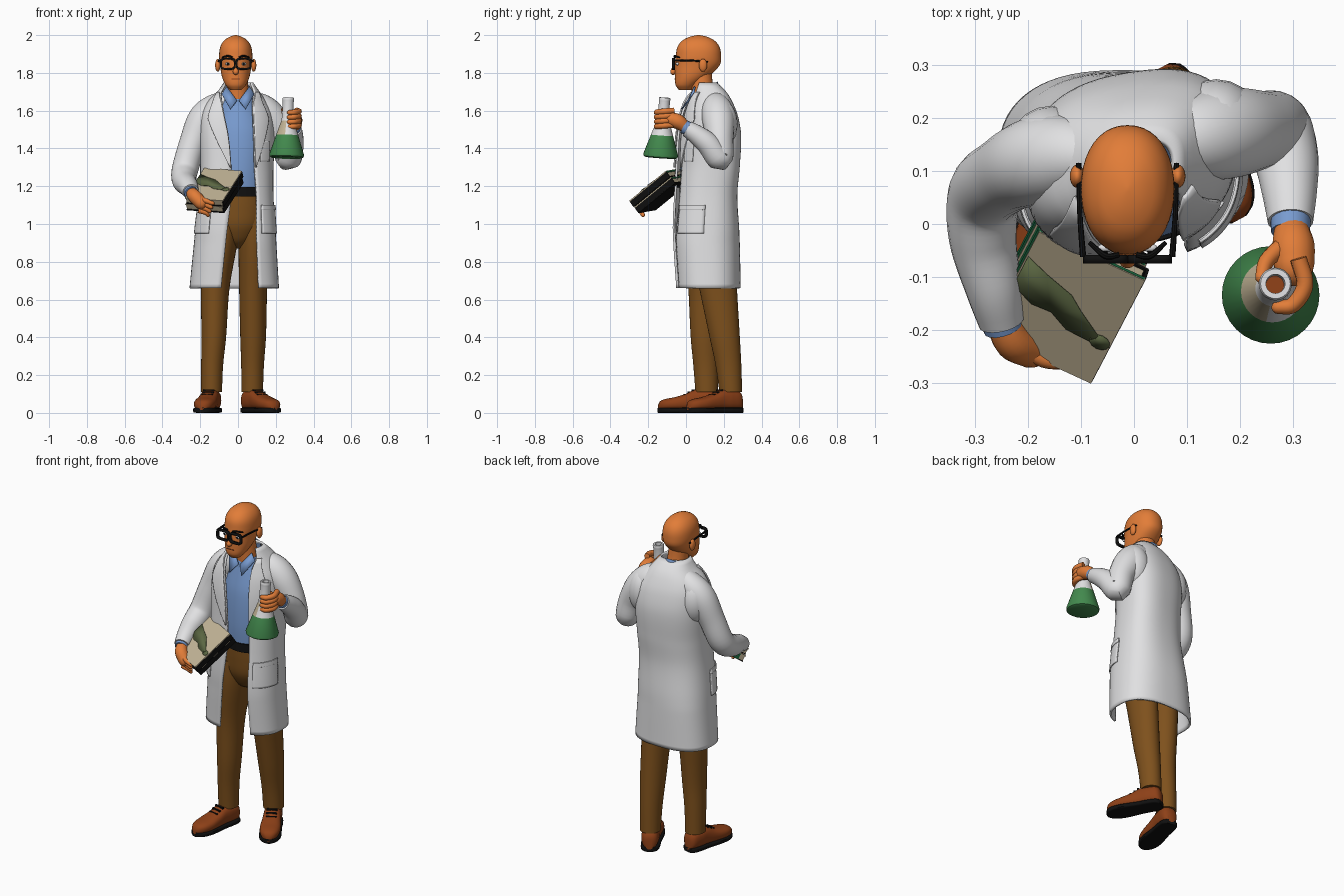
import bpy, bmesh, math
from mathutils import Vector, Matrix

if "Cube" in bpy.data.objects:
    bpy.data.objects.remove(bpy.data.objects["Cube"])

def material(name, r, g, b):
    m = bpy.data.materials.new(name)
    m.diffuse_color = (r, g, b, 1)
    m.use_nodes = True
    m.node_tree.nodes["Principled BSDF"].inputs["Base Color"].default_value = m.diffuse_color
    return m

SKIN = material("skin", .76, .205, .04)
WHITE = material("white", .75, .75, .76)
BLUE = material("shirt blue", .19, .33, .63)
BROWN = material("trouser brown", .21, .082, .012)
RUST = material("shoe leather", .27, .052, .009)
BLACK = material("black", .005, .005, .005)
GREEN = material("liquid green", .055, .25, .075)
BEIGE = material("paper beige", .53, .45, .30)
OLIVE = material("print olive", .105, .135, .055)
COVER = material("cover green", .01, .14, .05)

def finish(name, bm, mat):
    bmesh.ops.recalc_face_normals(bm, faces=bm.faces)
    me = bpy.data.meshes.new(name)
    bm.to_mesh(me)
    bm.free()
    ob = bpy.data.objects.new(name, me)
    bpy.context.collection.objects.link(ob)
    me.materials.append(mat)
    return ob

def rings(name, pts, mat, closed=True, caps=True):
    """Skin a list of point rows into a surface."""
    bm = bmesh.new()
    vs = [[bm.verts.new(p) for p in row] for row in pts]
    n = len(vs[0])
    for a, b in zip(vs, vs[1:]):
        for i in range(n if closed else n - 1):
            j = (i + 1) % n
            bm.faces.new((a[i], a[j], b[j], b[i]))
    if caps and closed:
        bm.faces.new(vs[0])
        bm.faces.new(vs[-1])
    return finish(name, bm, mat)

def interp(rows, k):
    """Smooth interpolation of table rows by their first column."""
    rows = sorted(rows)
    k = min(max(k, rows[0][0]), rows[-1][0])
    i = next(i for i in range(len(rows) - 1) if k <= rows[i + 1][0])
    def slope(j, c):
        a, b = rows[max(j - 1, 0)], rows[min(j + 1, len(rows) - 1)]
        return (b[c] - a[c]) / (b[0] - a[0])
    p, q = rows[i], rows[i + 1]
    h = q[0] - p[0]
    t = (k - p[0]) / h
    return [(2*t**3 - 3*t*t + 1) * p[c] + (t**3 - 2*t*t + t) * h * slope(i, c)
            + (3*t*t - 2*t**3) * q[c] + (t**3 - t*t) * h * slope(i + 1, c)
            for c in range(1, len(p))]

def spow(v, p):
    return math.copysign(abs(v) ** p, v)

def loft(name, rows, mat, steps=24, n=32, p=1.0, smooth=True):
    """Rows of (height, centre x, centre y, radius x, radius y)."""
    if smooth:
        a, b = min(rows)[0], max(rows)[0]
        ks = [a + (b - a) * i / steps for i in range(steps + 1)]
        rows = [(k, *interp(rows, k)) for k in ks]
    ang = [2 * math.pi * i / n for i in range(n)]
    return rings(name, [[(cx + rx * spow(math.cos(a), p), cy + ry * spow(math.sin(a), p), z)
                         for a in ang] for z, cx, cy, rx, ry in rows], mat)

def tube(name, pts, mat, n=16, sub=6, rounded=False):
    """Sweep a circle through points of (x, y, z, radius)."""
    rows = [(i, *p) for i, p in enumerate(pts)]
    path = [interp(rows, i / sub) for i in range((len(pts) - 1) * sub + 1)]
    if rounded:
        e, d = path[-1], (Vector(path[-1][:3]) - Vector(path[-2][:3])).normalized()
        for f, g in ((.5, .85), (.85, .5), (1, .1)):
            path.append([*(Vector(e[:3]) + d * e[3] * f), e[3] * g])
    c = [Vector(p[:3]) for p in path]
    prev, side, out = None, None, []
    for i, p in enumerate(path):
        d = (c[min(i + 1, len(c) - 1)] - c[max(i - 1, 0)]).normalized()
        side = d.orthogonal().normalized() if prev is None else prev.rotation_difference(d) @ side
        prev, up = d, d.cross(side)
        out.append([c[i] + p[3] * (side * math.cos(2*math.pi*j/n) + up * math.sin(2*math.pi*j/n))
                    for j in range(n)])
    return rings(name, out, mat)

def ball(name, loc, size, mat):
    bm = bmesh.new()
    bmesh.ops.create_uvsphere(bm, u_segments=20, v_segments=12, radius=1,
                              matrix=Matrix.Translation(loc) @ Matrix.Diagonal((*size, 1)))
    return finish(name, bm, mat)

def box(name, loc, size, mat, frame=Matrix()):
    bm = bmesh.new()
    bmesh.ops.create_cube(bm, size=1, matrix=frame @ Matrix.Translation(loc) @ Matrix.Diagonal((*size, 1)))
    return finish(name, bm, mat)

# Head, neck and face
HX = -.012
loft("head", [(z, HX, cy, rx, ry) for z, cy, rx, ry in (
    (1.71, -.005, .03, .033), (1.735, .0, .053, .055), (1.78, .03, .073, .088), (1.84, .06, .083, .118),
    (1.89, .066, .088, .12), (1.94, .066, .081, .11), (1.975, .066, .058, .08), (1.995, .066, .024, .035),
    (2.0, .066, .004, .006))], SKIN, 48, 40, .92)
tube("neck", [(HX, .075, 1.82, .06), (-.004, .085, 1.73, .058), (0, .1, 1.62, .066)], SKIN, 24)
tube("nose", [(HX, -.05, 1.86, .008), (HX, -.062, 1.825, .012), (HX, -.068, 1.805, .016)], SKIN, rounded=True)
box("mouth", (HX, -.056, 1.768), (.045, .008, .004), RUST)
for s in (-1, 1):
    ball("ear", (HX + s * .095, .09, 1.84), (.014, .022, .034), SKIN)
    ex = HX + s * .042
    ball("eye", (ex, -.045, 1.848), (.014, .008, .008), WHITE)
    ball("pupil", (ex, -.052, 1.848), (.006, .003, .006), BLACK)
    tube("eyebrow", [(ex - s*.025, -.058, 1.882, .005), (ex, -.06, 1.889, .006), (ex + s*.03, -.035, 1.882, .004)], BLACK, 8)
    # Glasses: one rounded square rim and one temple on each side
    def rim(r):
        return [(ex + (.042 - r) * spow(math.cos(a), .5), -.066, 1.848 + (.032 - r) * spow(math.sin(a), .5))
                for a in [2 * math.pi * i / 32 for i in range(32)]]
    ob = rings("glasses_rim", [rim(0), rim(.01)], BLACK, caps=False)
    ob.modifiers.new("thickness", 'SOLIDIFY').thickness = .016
    ob.modifiers[0].offset = 0
    tube("glasses_temple", [(ex + s*.042, -.062, 1.866, .006), (HX + s*.09, .02, 1.866, .005),
                            (HX + s*.092, .115, 1.858, .005)], BLACK, 8)
box("glasses_bridge", (HX, -.066, 1.858), (.02, .012, .009), BLACK)

# Shirt, open collar, belt and trousers
loft("shirt", [(1.14, .005, .115, .15, .14), (1.3, .01, .12, .155, .15), (1.48, .01, .13, .16, .145),
               (1.6, .005, .13, .12, .115), (1.665, 0, .113, .078, .078)], BLUE)
rings("shirt_collar", [[(r * math.cos(a), .1 + r * math.sin(a), z + .045 * math.sin(a))
                        for a in [2 * math.pi * i / 32 for i in range(32)]]
                       for r, z in ((.08, 1.65), (.076, 1.68), (.067, 1.71))], BLUE, caps=False)
for s in (-1, 1):
    ob = rings("collar_flap", [[(s*.005, .015, 1.652), (s*.06, .05, 1.725)], [(s*.04, -.02, 1.605), (s*.085, .045, 1.685)]],
               BLUE, closed=False)
    ob.modifiers.new("thickness", 'SOLIDIFY').thickness = .008
loft("belt", [(1.145, .02, .115, .155, .15), (1.195, .02, .115, .153, .148)], BLACK, 2)
loft("trouser_hips", [(.87, -.003, .13, .03, .04), (.9, -.003, .13, .08, .09), (.95, .0, .127, .125, .122),
                      (1.0, .003, .122, .15, .137), (1.08, .005, .118, .157, .142),
                      (1.16, .005, .115, .152, .143)], BROWN)
loft("right_trouser_leg", [(1.05, -.07, .12, .085, .13), (.9, -.088, .112, .085, .122), (.66, -.12, .105, .075, .093),
    (.4, -.128, .1, .065, .075), (.25, -.137, .105, .058, .066), (.11, -.14, .11, .055, .06)], BROWN)
loft("left_trouser_leg", [(1.05, .08, .13, .08, .13), (.9, .082, .14, .08, .122), (.66, .08, .17, .074, .1),
    (.4, .08, .205, .068, .08), (.25, .077, .225, .06, .068), (.11, .075, .237, .057, .06)], BROWN)

# Shoes: lofted heel to toe, with a sole and laces
SHOE = [(-.07, .022, .035), (-.055, .042, .05), (0, .05, .056), (.05, .05, .055), (.1, .054, .044),
        (.16, .058, .035), (.21, .05, .03), (.24, .032, .024), (.252, .012, .014)]
for side, x, y, yaw in (("right", -.142, .1, -.2), ("left", .078, .23, .5)):
    place = Matrix.Translation((x, y, 0)) @ Matrix.Rotation(yaw, 4, 'Z') @ Matrix.Rotation(math.pi / 2, 4, 'X')
    parts = [loft(side + "_shoe", [(t, 0, .014 + h, w, h) for t, w, h in SHOE], RUST, 30, 24, .8),
             loft(side + "_sole", [(t, 0, .014, w + .004, .014) for t, w, h in SHOE], BLACK, 30, 24, .4)]
    for i in range(3):
        parts.append(box(side + "_lace", (0, .12 - .012 * i, .06 + .022 * i), (.06, .01, .01), BLACK))
    for ob in parts:
        ob.matrix_world = place

# Coat: height, left x, right x, front y, back y, x of both opening edges
COAT = [(1.75, -.075, .08, .03, .16, -.068, .072), (1.70, -.11, .115, .015, .21, -.092, .088),
        (1.65, -.16, .15, .0, .24, -.085, .08), (1.58, -.195, .185, -.02, .268, -.072, .08),
        (1.47, -.205, .195, -.04, .287, -.05, .085), (1.30, -.2, .188, -.05, .28, -.035, .09),
        (1.15, -.205, .188, -.06, .27, -.035, .1), (.95, -.228, .2, -.07, .283, -.06, .1),
        (.66, -.257, .217, -.055, .29, -.09, .11)]
def coat(a, z, off=0):
    x0, x1, y0, y1, *_ = interp(COAT, z)
    x = (x0 + x1) / 2 + ((x1 - x0) / 2 + off) * spow(math.cos(a), .8)
    y = (y0 + y1) / 2 + ((y1 - y0) / 2 + off) * spow(math.sin(a), .8)
    return (x, y + .15 * x * min(max((z - .9) / .4, 0), 1), z)
def edge(z, side):
    x0, x1, _, _, l, r = interp(COAT, z)
    u = ((r if side > 0 else l) - (x0 + x1) / 2) / ((x1 - x0) / 2)
    a = math.acos(min(max(spow(u, 1.25), -1), 1))
    return -a if side > 0 else 2 * math.pi - a
def patch(name, f, z0, z1, off, mat=WHITE, nu=12, nv=14, thick=.008):
    """Cloth panel on the coat; f(z) gives its start and end angles."""
    pts = []
    for j in range(nv + 1):
        z = z0 + (z1 - z0) * j / nv
        a, b = f(z)
        pts.append([coat(a + (b - a) * i / nu, z, off) for i in range(nu + 1)])
    ob = rings(name, pts, mat, closed=False)
    ob.modifiers.new("thickness", 'SOLIDIFY').thickness = thick
patch("coat_body", lambda z: (edge(z, 1), edge(z, -1)), .66, 1.75, 0, nu=56, nv=48, thick=.012)
for s in (-1, 1):
    def lapel(z):
        w = .55 * max(0, 1 - abs(z - 1.56) / (.27 if z < 1.56 else .3))
        return edge(z, s), edge(z, s) + s * w
    patch("lapel", lapel, 1.3, 1.7, .01)
    lo, hi = (-.95, -.05) if s > 0 else (math.pi + .05, math.pi + .95)
    patch("hip_pocket", lambda z: (lo, hi), .95, 1.09, .006, thick=.006)
    patch("hip_pocket_band", lambda z: (lo, hi), 1.075, 1.1, .009, thick=.006)
    ball("coat_shoulder", (.155 * s, .163 + .025 * s, 1.53), (.085, .085, .13), WHITE)
patch("chest_pocket", lambda z: (-.98, -.6), 1.33, 1.44, .005, thick=.006)

# Arms: sleeves running out of the shoulder slope, and shirt cuffs
tube("right_sleeve", [(-.05, .12, 1.665, .045), (-.12, .128, 1.615, .075), (-.185, .118, 1.55, .083),
    (-.238, .095, 1.43, .073), (-.28, .058, 1.29, .07),
    (-.285, -.025, 1.23, .064), (-.265, -.12, 1.2, .053), (-.25, -.185, 1.17, .043)], WHITE, 24)
tube("left_sleeve", [(.05, .14, 1.665, .045), (.115, .16, 1.615, .08), (.18, .172, 1.55, .086),
    (.24, .178, 1.45, .073), (.268, .178, 1.35, .068),
    (.287, .12, 1.42, .061), (.293, .06, 1.47, .052), (.295, .005, 1.505, .043)], WHITE, 24)
tube("right_cuff", [(-.255, -.17, 1.175, .038), (-.247, -.196, 1.162, .037)], BLUE)
tube("left_cuff", [(.295, .02, 1.5, .038), (.295, -.014, 1.517, .037)], BLUE)

# Right hand holding the books from below
tube("right_palm", [(-.25, -.18, 1.17, .03), (-.228, -.22, 1.145, .036), (-.195, -.238, 1.11, .034)], SKIN, rounded=True)
for i in range(4):
    z = 1.135 - .021 * i
    tube("right_finger", [(-.21, -.236, z, .014), (-.17, -.258 + .008 * i, z - .012, .013),
                          (-.135 - .008 * i, -.264 + .012 * i, z - .025, .011)], SKIN, 10, rounded=True)
# Left hand wrapped around the flask neck
tube("left_palm", [(.295, 0, 1.51, .03), (.3, -.04, 1.54, .04), (.302, -.08, 1.555, .038)], SKIN, rounded=True)
for i in range(4):
    z = 1.6 - .025 * i
    tube("left_finger", [(.31, -.065, z, .016), (.322, -.115, z - .004, .016), (.3, -.152, z - .008, .015),
                         (.272, -.157, z - .01, .013)], SKIN, 10, rounded=True)
tube("left_thumb", [(.28, -.04, 1.55, .017), (.25, -.07, 1.58, .015), (.24, -.1, 1.605, .012)], SKIN, 10, rounded=True)

# Flask with liquid
flask = Matrix.Translation((.257, -.135, 1.35)) @ Matrix.Rotation(-.07, 4, 'X') @ Matrix.Rotation(.03, 4, 'Y')
def turned(name, prof, mat):
    ob = loft(name, [(z, 0, 0, r, r) for z, r in prof], mat, smooth=False)
    ob.matrix_world = flask
    return ob
turned("flask_liquid", [(0, .08), (.006, .09), (.018, .092), (.12, .059)], GREEN)
glass = turned("flask_glass", [(.12, .059), (.195, .034), (.215, .031), (.295, .029), (.303, .03), (.313, .031),
                               (.32, .028), (.32, .018), (.29, .017)], WHITE)
glass.data.materials.append(BEIGE)
glass.data.materials.append(RUST)
for f in glass.data.polygons:  # tinted side of the cone, dark bottom of the neck hole
    if f.center.z < .2 and f.center.x < -.01:
        f.material_index = 1
    if len(f.vertices) > 4 and f.center.z > .2:
        f.material_index = 2

# Two books, tilted towards the front
n = Vector((-.195, -.56, .81)).normalized()
u = Vector((.91, -.42, -.07))
u = (u - n * u.dot(n)).normalized()
w = n.cross(u)
book = Matrix.Translation((-.13, -.158, 1.21)) @ Matrix((u, w, n)).transposed().to_4x4()
for k, dx in enumerate((0, -.008)):
    z = -.042 * k
    box("book_cover_top", (dx, 0, z - .003), (.22, .27, .006), BEIGE, book)
    box("book_pages", (dx - .003, 0, z - .02), (.21, .262, .03), BEIGE, book)
    box("book_cover_bottom", (dx, 0, z - .037), (.22, .27, .006), BLACK, book)
    box("book_spine", (dx + .108, 0, z - .0215), (.006, .27, .031), BLACK, book)
    box("book_back_edge", (dx, .132, z - .006), (.216, .007, .007), COVER, book)
    box("book_side_edge", (dx - .11, .02, z - .022), (.008, .23, .034), COVER, book)
bm = bmesh.new()  # printed cover picture
for outline in ([(-.107, .075), (-.107, .0), (-.06, -.022), (-.02, -.02), (.02, -.042), (.075, -.045), (.08, -.025),
                 (.03, .01), (0, .035), (-.06, .055)],
                [(.088 + .02 * math.cos(i * .524), -.037 + .016 * math.sin(i * .524)) for i in range(12)]):
    bm.faces.new([bm.verts.new(book @ Vector((x, y, .002))) for x, y in outline])
finish("cover_print", bm, OLIVE).modifiers.new("thickness", 'SOLIDIFY').thickness = .002

# Smooth shading with sharp edges kept
for ob in bpy.context.collection.objects:
    ob.select_set(True)
    bpy.context.view_layer.objects.active = ob
bpy.ops.object.shade_smooth_by_angle(angle=math.radians(40))
